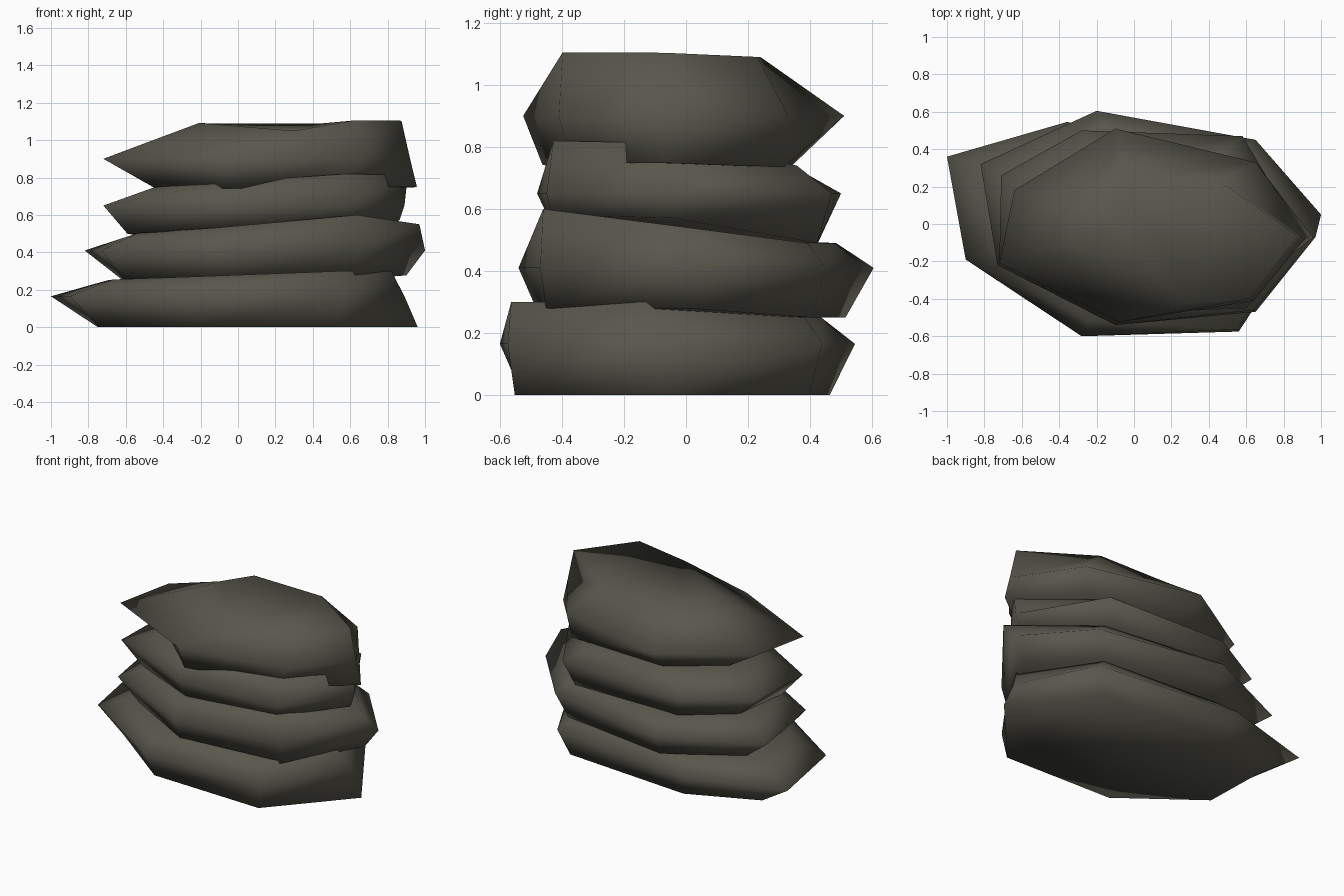
import bpy, bmesh

if "Cube" in bpy.data.objects:
    bpy.data.objects.remove(bpy.data.objects["Cube"])

stone = bpy.data.materials.new("dark olive stone")
stone.diffuse_color = (0.098, 0.094, 0.073, 1)
stone.use_nodes = True
stone.node_tree.nodes["Principled BSDF"].inputs["Base Color"].default_value = stone.diffuse_color

# How far each corner of a ledge draws in from the slab's rim. Corner order:
# left-back, left-front, front, front-right, back-right, back
FOOT = (.75, .82, .88, .96, .9, .85)
LEDGE = (.70, .74, .86, .98, .87, .80)
WAIST = (.62, .62, .91, .95, .76, .68)
SILL = (.60, .60, .88, .90, .95, .66)
CROWN = (.27, .29, .73, .97, .70, .47)

# Share of a ledge's rise at each corner (right end is fifth)
RISE = (0, .1, .4, 1, .9, 0, 0)


def ledge(rim, pattern, end, low, high, moved={}):
    """Ring drawn in from the rim; 'end' is the right end's factor, 'moved' shifts corners."""
    factors = pattern[:4] + (end,) + pattern[4:]
    ring = [(x * f, y * f, low + (high - low) * r)
            for (x, y), f, r in zip(rim, factors, RISE)]
    return [moved.get(i, p) for i, p in enumerate(ring)]


def make_slab(name, rim, rim_z, lower, upper):
    rings = [ledge(rim, *lower), [(x, y, rim_z) for x, y in rim], ledge(rim, *upper)]
    bm = bmesh.new()
    loops = [[bm.verts.new(p) for p in ring] for ring in rings]
    # sloping sides between neighbouring rings
    for low, high in zip(loops, loops[1:]):
        for i in range(len(low)):
            j = (i + 1) % len(low)
            bm.faces.new((low[i], low[j], high[j], high[i]))
    # caps
    for ring in (loops[0][::-1], loops[-1]):
        bmesh.ops.triangulate(bm, faces=[bm.faces.new(ring)])
    bmesh.ops.recalc_face_normals(bm, faces=bm.faces[:])
    # weathered stone: smooth all over
    for face in bm.faces:
        face.smooth = True
    mesh = bpy.data.meshes.new(name)
    bm.to_mesh(mesh)
    bm.free()
    mesh.materials.append(stone)
    bpy.context.collection.objects.link(bpy.data.objects.new(name, mesh))


make_slab("bottom_slab",
          [(-1, .36), (-.9, -.19), (-.28, -.6), (.56, -.575), (.89, -.07), (.64, .44), (-.36, .545)],
          .165, (FOOT, 1.08, 0, 0), (LEDGE, .92, .25, .30, {4: (.82, -.13, .3)}))
make_slab("second_slab",
          [(-.82, .32), (-.73, -.22), (-.1, -.54), (.65, -.47), (1, .05), (.65, .45), (-.2, .605)],
          .41, (FOOT, .9, .25, .28), (LEDGE, .97, .49, .60, {4: (.97, -.07, .55)}))
make_slab("third_slab",
          [(-.71, .26), (-.72, -.2), (-.1, -.48), (.61, -.45), (.89, -.05), (.58, .47), (-.28, .5)],
          .65, (FOOT, .97, .49, .58), (WAIST, 1.02, .74, .82))
make_slab("top_slab",
          [(-.64, .18), (-.72, -.21), (-.08, -.525), (.64, -.41), (.92, -.07), (.65, .33), (-.1, .51)],
          .9, (SILL, 1.04, .735, .75), (CROWN, .95, 1.09, 1.105, {2: (.3, -.42, 1.05)}))
